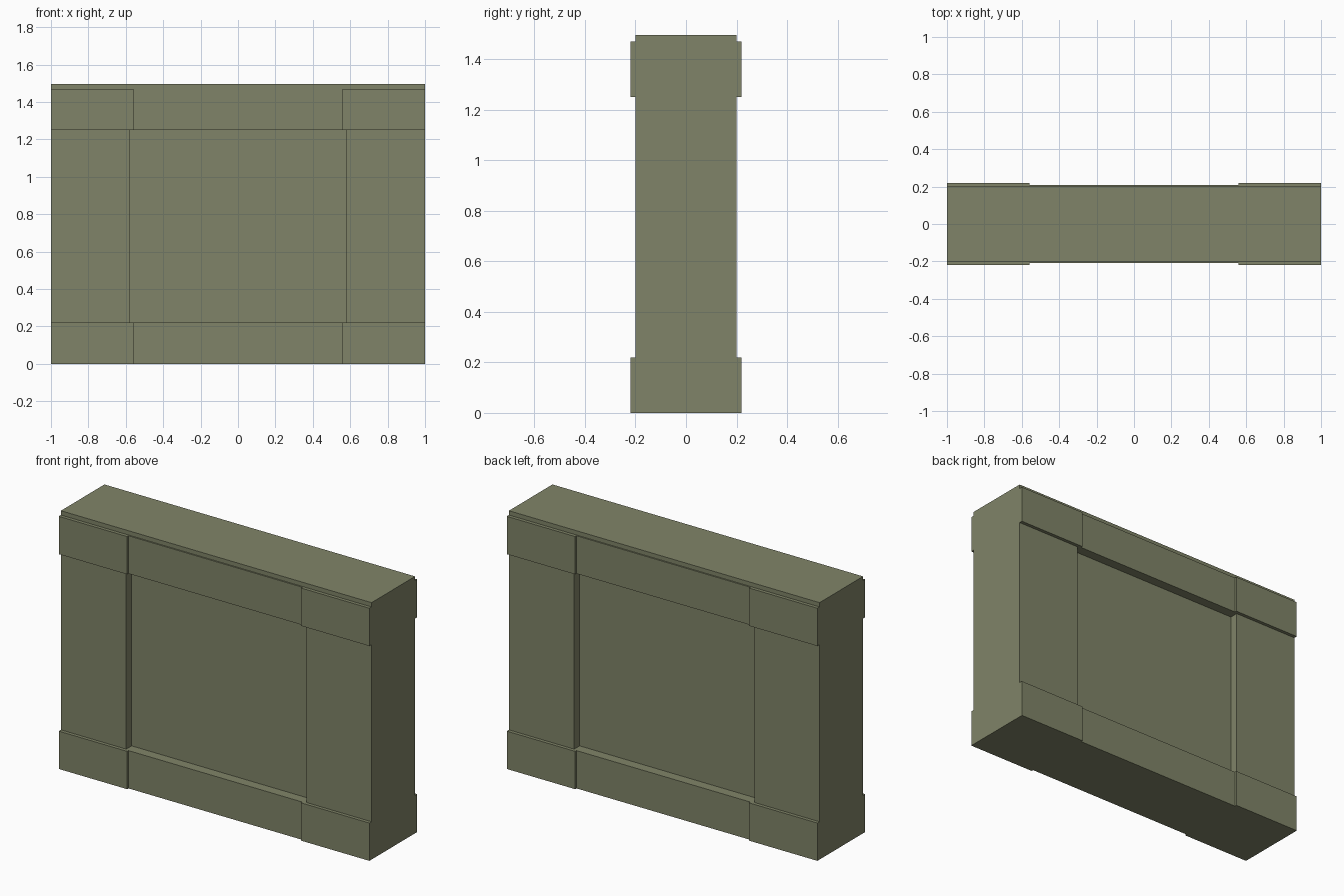
import bpy, bmesh

if "Cube" in bpy.data.objects:
    bpy.data.objects.remove(bpy.data.objects["Cube"])

stone = bpy.data.materials.new("olive stone")
stone.diffuse_color = (0.216, 0.231, 0.138, 1)
stone.use_nodes = True
stone.node_tree.nodes["Principled BSDF"].inputs["Base Color"].default_value = stone.diffuse_color


def course(name, quarter, z0, z1, bottom=True, top=True):
    """Mirror a quarter plan outline (x, y > 0) four ways and extrude it upwards."""
    half = quarter + [(-x, y) for x, y in reversed(quarter)]
    plan = half + [(-x, -y) for x, y in half]
    bm = bmesh.new()
    low = [bm.verts.new((x, y, z0)) for x, y in plan]
    high = [bm.verts.new((x, y, z1)) for x, y in plan]
    n = len(plan)
    for i in range(n):
        j = (i + 1) % n
        # plan runs counter-clockwise, so walls face outwards
        bm.faces.new((low[i], low[j], high[j], high[i]))
    if bottom:
        bm.faces.new(low[::-1])
    if top:
        bm.faces.new(high)
    mesh = bpy.data.meshes.new(name)
    bm.to_mesh(mesh)
    bm.free()
    mesh.materials.append(stone)
    obj = bpy.data.objects.new(name, mesh)
    bpy.context.collection.objects.link(obj)
    return obj


# Plan with thick corner blocks and a slightly thinner rail between them
band = [(1, 0.22), (0.56, 0.22), (0.56, 0.208)]
# H-shaped plan: wide posts at the ends and a recessed panel between
wall = [(1, 0.2), (0.58, 0.2), (0.58, 0.15)]

course("bottom_band", band, 0, 0.22)
course("posts_and_panel", wall, 0.22, 1.25, bottom=False, top=False)
course("top_band", band, 1.25, 1.47)
course("cap", [(1, 0.2)], 1.47, 1.495, bottom=False)
